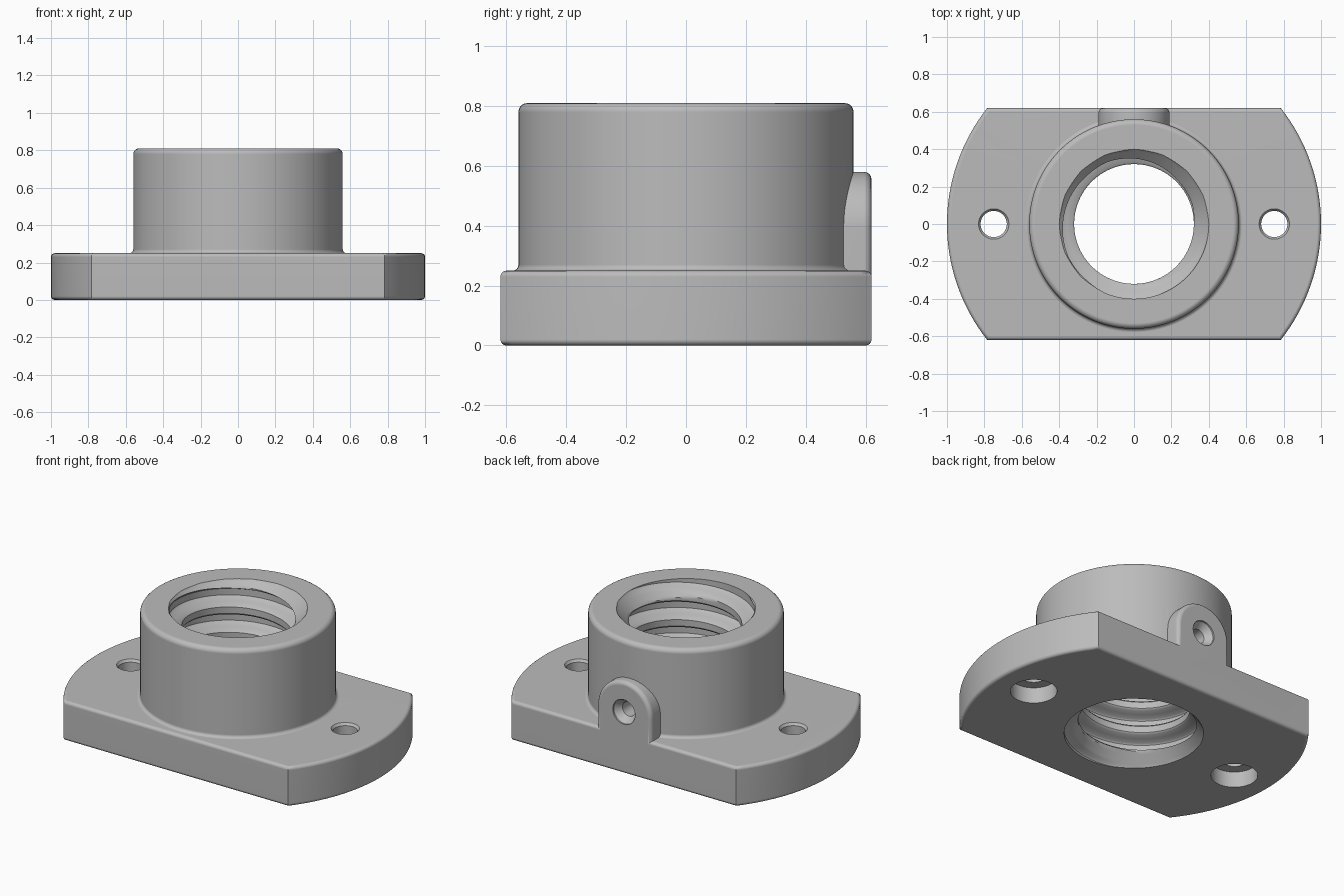
import bpy, bmesh, math
from mathutils import Matrix

TAU = 2 * math.pi
HEIGHT, FLANGE_Z, HALF_Y = 0.81, 0.25, 0.62
CREST, ROOT, PITCH = 0.32, 0.40, 0.16

if "Cube" in bpy.data.objects:
    bpy.data.objects.remove(bpy.data.objects["Cube"])

grey = bpy.data.materials.new("machined_grey")
grey.use_nodes = True
colour = (0.5, 0.5, 0.5, 1)
grey.diffuse_color = colour
grey.node_tree.nodes["Principled BSDF"].inputs["Base Color"].default_value = colour


def skin(name, rows, shift=0, matrix=Matrix(), bevel=0, bevel_caps=()):
    """Bridge rings into a closed solid; shift joins a helical seam."""
    bm = bmesh.new()
    seen = {}

    def vert(p):
        key = tuple(round(c, 5) for c in p)
        if key not in seen:
            seen[key] = bm.verts.new(p)
        return seen[key]

    grid = [[vert(p) for p in row] for row in rows]
    count, last = len(grid[0]), len(grid) - 1

    def at(i, j):
        return grid[min(i + shift, last)][0] if j == count else grid[i][j]

    for i in range(last):
        for j in range(count):
            loop = list(dict.fromkeys((at(i, j), at(i, j + 1), at(i + 1, j + 1), at(i + 1, j))))
            if len(loop) > 2:
                bm.faces.new(loop)
    bmesh.ops.holes_fill(bm, edges=[e for e in bm.edges if e.is_boundary], sides=0)
    if bevel:
        caps = [set(grid[k]) for k in bevel_caps]
        rims = [e for e in bm.edges if any(set(e.verts) <= c for c in caps)]
        bmesh.ops.bevel(bm, geom=rims, offset=bevel, segments=4, profile=0.5, affect='EDGES')
    bm.transform(matrix)
    bmesh.ops.recalc_face_normals(bm, faces=bm.faces)
    mesh = bpy.data.meshes.new(name)
    bm.to_mesh(mesh)
    bm.free()
    mesh.materials.append(grey)
    obj = bpy.data.objects.new(name, mesh)
    bpy.context.collection.objects.link(obj)
    return obj


def lathe(name, profile, segments=48, matrix=Matrix()):
    rows = [[(r * math.cos(TAU * j / segments), r * math.sin(TAU * j / segments), z)
             for j in range(segments)] for r, z in profile]
    return skin(name, rows, matrix=matrix)


def prism(name, outline, low, high, **options):
    return skin(name, [[(x, y, z) for x, y in outline] for z in (low, high)], **options)


def arc(cx, cy, r, start, end, steps):
    return [(cx + r * math.cos(math.radians(start + (end - start) * k / steps)),
             cy + r * math.sin(math.radians(start + (end - start) * k / steps)))
            for k in range(steps + 1)]


def combine(body, other, operation):
    mod = body.modifiers.new(operation.lower(), 'BOOLEAN')
    mod.operation, mod.object, mod.solver = operation, other, 'EXACT'
    bpy.context.view_layer.objects.active = body
    bpy.ops.object.modifier_apply(modifier=mod.name)
    bpy.data.objects.remove(other)


# Flange: a disc with its front and back cut flat
half = math.degrees(math.asin(HALF_Y))
outline = arc(0, 0, 1, -half, half, 32) + arc(0, 0, 1, 180 - half, 180 + half, 32)
body = prism("flanged_nut", outline, 0, FLANGE_Z, bevel=0.02, bevel_caps=(0, 1))

# Collar with a fillet at its foot and a rounded top rim
profile = [(0.58, 0.1)] + arc(0.58, 0.27, 0.02, 270, 180, 4) + arc(0.53, HEIGHT - 0.03, 0.03, 0, 90, 5)
collar = lathe("collar", profile, 128)
combine(body, collar, 'UNION')

# Arched boss on the back
to_back = Matrix.Rotation(-math.pi / 2, 4, 'X')
arch = [(0.19, -0.1)] + [(x, -z) for x, z in arc(0, 0.39, 0.19, 0, 180, 28)] + [(-0.19, -0.1)]
boss = prism("oil_boss", arch, 0.44, HALF_Y, matrix=to_back, bevel=0.025, bevel_caps=(1,))
combine(body, boss, 'UNION')

# Threaded bore with a chamfered mouth at each end
SEGMENTS, STEPS, OVER = 96, 16, 0.05
total = int((HEIGHT + 2 * OVER) / PITCH + 3) * STEPS
rows = []
for i in range(total):
    row = []
    for j in range(SEGMENTS):
        a = TAU * j / SEGMENTS
        z = min(max(PITCH * (i / STEPS - 1 + j / SEGMENTS) - OVER, -OVER), HEIGHT + OVER)
        t = min(max(0.5 + 0.8 * math.cos(TAU * i / STEPS), 0), 1)
        ridge = ROOT - (ROOT - CREST) * t * t * (3 - 2 * t)
        r = max(ridge, ROOT - max(0, min(z, HEIGHT - z)))
        row.append((r * math.cos(a), r * math.sin(a), z))
    rows.append(row)
combine(body, skin("bore_cutter", rows, shift=STEPS), 'DIFFERENCE')

# Counterbored bolt holes, wider from below
bolt = [(0.134, -0.05), (0.134, 0.1), (0.07, 0.1), (0.07, 0.235), (0.082, 0.251), (0.082, 0.3)]
for side in (-1, 1):
    hole = lathe("bolt_cutter", bolt, 48, Matrix.Translation((0.75 * side, 0, 0)))
    combine(body, hole, 'DIFFERENCE')

# Countersunk oil port through the boss into the bore
port = [(0.045, 0.2), (0.045, 0.57), (0.078, 0.61), (0.078, 0.7)]
combine(body, lathe("port_cutter", port, 32, Matrix.Translation((0, 0, 0.39)) @ to_back), 'DIFFERENCE')

# Smooth shading with crisp edges
bpy.ops.object.select_all(action='DESELECT')
body.select_set(True)
bpy.context.view_layer.objects.active = body
bpy.ops.object.shade_smooth_by_angle(angle=math.radians(35))
weighted = body.modifiers.new("weighted_normals", 'WEIGHTED_NORMAL')
weighted.keep_sharp = True
